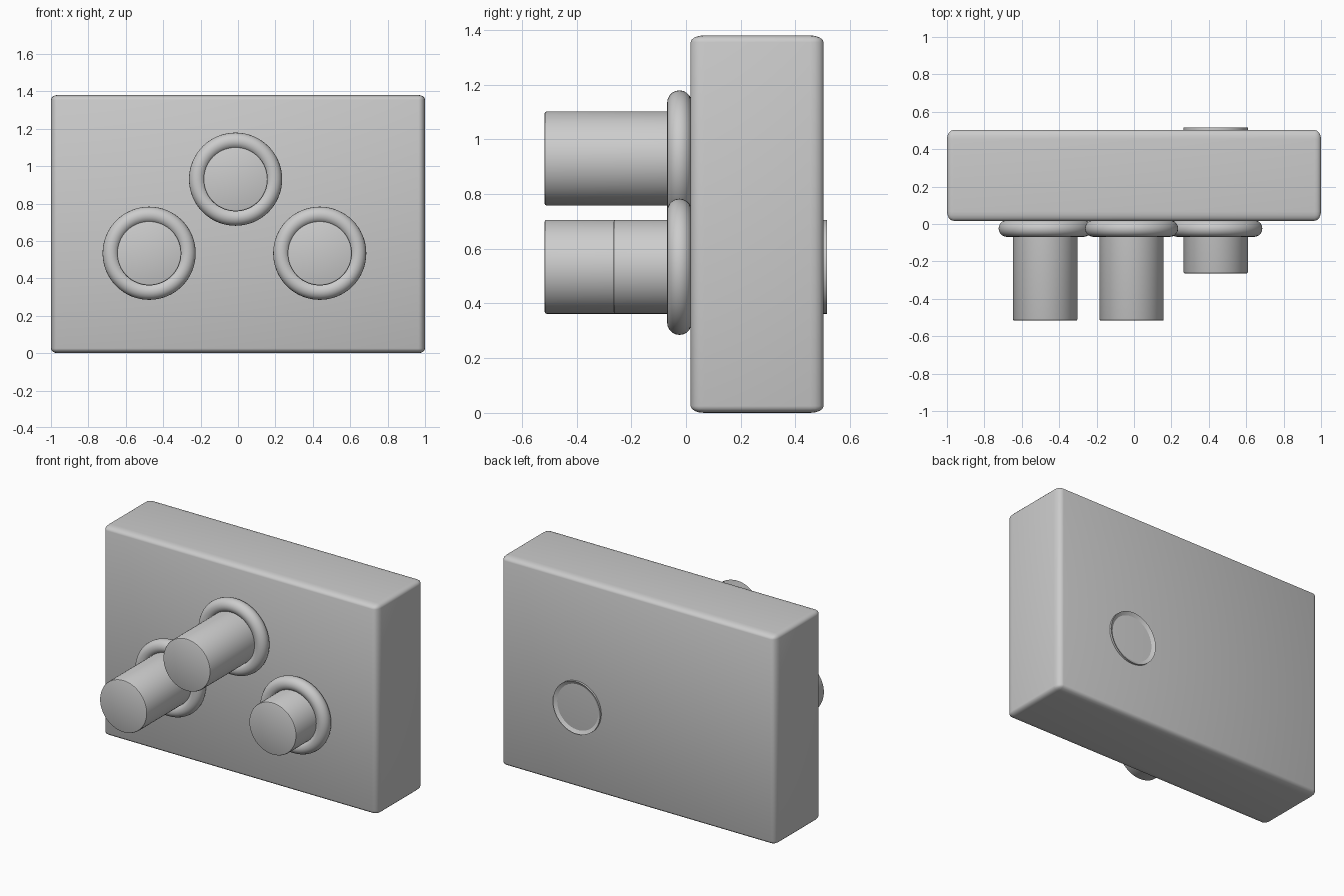
import bpy, bmesh, math
from mathutils import Matrix

if "Cube" in bpy.data.objects:
    bpy.data.objects.remove(bpy.data.objects["Cube"])

SEG = 64


def finish(name, bm, angle=35):
    bmesh.ops.recalc_face_normals(bm, faces=bm.faces)
    mesh = bpy.data.meshes.new(name)
    bm.to_mesh(mesh)
    bm.free()
    ob = bpy.data.objects.new(name, mesh)
    bpy.context.collection.objects.link(ob)
    bpy.ops.object.select_all(action='DESELECT')
    bpy.context.view_layer.objects.active = ob
    ob.select_set(True)
    bpy.ops.object.shade_smooth_by_angle(angle=math.radians(angle))
    return ob


def lathe(name, profile, x, z, closed=False):
    """Turn (radius, y) points around a y-parallel axis through (x, z)."""
    bm = bmesh.new()
    vs = [bm.verts.new((r, y, 0)) for r, y in profile]
    pairs = list(zip(vs, vs[1:])) + ([(vs[-1], vs[0])] if closed else [])
    edges = [bm.edges.new(p) for p in pairs]
    bmesh.ops.spin(bm, geom=vs + edges, cent=(0, 0, 0), axis=(0, 1, 0),
                   angle=math.tau, steps=SEG)
    bmesh.ops.remove_doubles(bm, verts=bm.verts, dist=1e-4)
    bmesh.ops.translate(bm, verts=bm.verts, vec=(x, 0, z))
    return finish(name, bm)


# Housing: rounded box, with the rounding stretched differently on each axis
round_x, round_y, round_z = 0.035, 0.05, 0.025
bm = bmesh.new()
bmesh.ops.create_cube(bm, size=1)
bmesh.ops.scale(bm, verts=bm.verts,
                vec=(2 / round_x, 0.486 / round_y, 1.38 / round_z))
bmesh.ops.bevel(bm, geom=bm.edges[:], offset=1, segments=4, profile=0.5,
                affect='EDGES')
bmesh.ops.transform(bm, verts=bm.verts,
                    matrix=Matrix.Translation((0, 0.26, 0.69))
                    @ Matrix.Diagonal((round_x, round_y, round_z, 1)))
finish("housing", bm)

# Three plungers with collars; the right one is pushed in and shows at the back
R, LENGTH, EDGE = 0.172, 0.781, 0.008
for label, x, z, front in (("left", -0.475, 0.534, -0.517),
                           ("top", -0.013, 0.93, -0.517),
                           ("right", 0.437, 0.534, -0.265)):
    back = front + LENGTH
    lathe(label + "_plunger",
          [(0, front), (R - EDGE, front), (R - EDGE * 0.3, front + EDGE * 0.3),
           (R, front + EDGE), (R, back), (0, back - 0.1)], x, z)
    ring = [(0.204 + 0.045 * math.cos(a), -0.024 + 0.045 * math.sin(a))
            for a in (math.tau * i / 20 for i in range(20))]
    lathe(label + "_collar", ring, x, z, closed=True)
